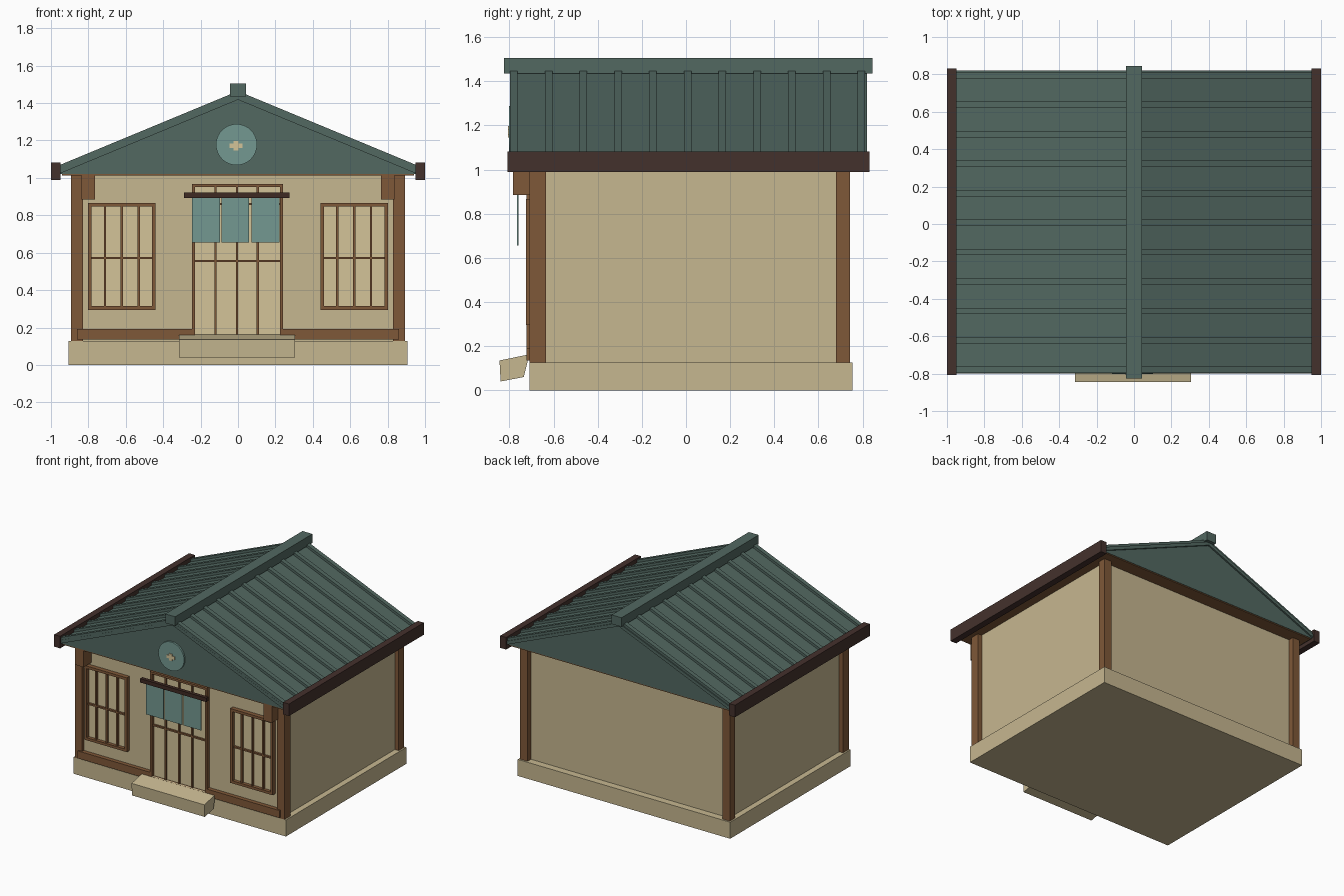
import bpy, bmesh, math
from mathutils import Matrix

if "Cube" in bpy.data.objects:
    bpy.data.objects.remove(bpy.data.objects["Cube"])


def srgb(c):
    c /= 255
    return c / 12.92 if c <= 0.04045 else ((c + 0.055) / 1.055) ** 2.4


def material(name, r, g, b):
    m = bpy.data.materials.new(name)
    m.diffuse_color = (srgb(r), srgb(g), srgb(b), 1)
    m.use_nodes = True
    m.node_tree.nodes["Principled BSDF"].inputs["Base Color"].default_value = m.diffuse_color
    return m


CREAM = material("cream plaster", 198, 183, 144)
GREEN = material("roof green", 82, 104, 97)
WOOD = material("post brown", 127, 88, 56)
DARK = material("dark beam brown", 68, 49, 44)
ROD = material("rod brown", 62, 41, 34)
TEAL = material("curtain teal", 116, 153, 145)
TAN = material("pale tan", 212, 195, 152)


def finish(name, bm, mat):
    bmesh.ops.recalc_face_normals(bm, faces=bm.faces)
    me = bpy.data.meshes.new(name)
    bm.to_mesh(me)
    bm.free()
    me.materials.append(mat)
    ob = bpy.data.objects.new(name, me)
    bpy.context.collection.objects.link(ob)
    return ob


def add_box(bm, x0, x1, y0, y1, z0, z1):
    m = Matrix.Translation(((x0 + x1) / 2, (y0 + y1) / 2, (z0 + z1) / 2))
    bmesh.ops.create_cube(bm, size=1, matrix=m @ Matrix.Diagonal((x1 - x0, y1 - y0, z1 - z0, 1)))


def boxes(name, mat, *dims):
    bm = bmesh.new()
    for d in dims:
        add_box(bm, *d)
    return finish(name, bm, mat)


def add_prism(bm, profile, a, b, axis):
    """Extrude a profile from a to b; (x, z) points along y, or (y, z) points along x."""
    def pt(p, t):
        return (p[0], t, p[1]) if axis == "y" else (t, p[0], p[1])
    r0 = [bm.verts.new(pt(p, a)) for p in profile]
    r1 = [bm.verts.new(pt(p, b)) for p in profile]
    bm.faces.new(r0)
    bm.faces.new(r1)
    n = len(profile)
    for i in range(n):
        bm.faces.new((r0[i], r0[(i + 1) % n], r1[(i + 1) % n], r1[i]))


def disc(name, mat, x, z, r, y0, y1):
    bm = bmesh.new()
    m = Matrix.Translation((x, (y0 + y1) / 2, z)) @ Matrix.Rotation(math.pi / 2, 4, "X")
    bmesh.ops.create_cone(bm, cap_ends=True, segments=40, radius1=r, radius2=r, depth=y1 - y0, matrix=m)
    return finish(name, bm, mat)


def lattice(name, x0, x1, z0, z1, y, bars_x, bars_z, rim=0.02):
    """Brown frame with thin crossing bars; y is the front of the frame."""
    back = -0.68
    d = [(x0, x0 + rim, y, back, z0, z1), (x1 - rim, x1, y, back, z0, z1),
         (x0 + rim, x1 - rim, y, back, z0, z0 + rim), (x0 + rim, x1 - rim, y, back, z1 - rim, z1)]
    d += [(x - 0.006, x + 0.006, y + 0.008, back, z0 + rim, z1 - rim) for x in bars_x]
    d += [(x0 + rim, x1 - rim, y + 0.01, back, z - 0.006, z + 0.006) for z in bars_z]
    boxes(name, WOOD, *d)


# Foundation, walls and step
boxes("foundation", CREAM, (-0.905, 0.905, -0.71, 0.755, 0, 0.127))
boxes("walls", CREAM, (-0.86, 0.86, -0.69, 0.70, 0.12, 1.02))
bm = bmesh.new()
add_prism(bm, [(-0.845, 0.135), (-0.71, 0.163), (-0.735, 0.06), (-0.84, 0.04)], -0.315, 0.305, "x")
finish("front_step", bm, CREAM)

# Corner posts, brackets and sills
for s, side in ((-1, "left"), (1, "right")):
    xs = sorted((s * 0.83, s * 0.893))
    boxes(side + "_front_post", WOOD, (*xs, -0.71, -0.635, 0.127, 1.02))
    boxes(side + "_back_post", WOOD, (*xs, 0.68, 0.742, 0.127, 1.02))
    boxes(side + "_bracket", WOOD, (*sorted((s * 0.765, s * 0.838)), -0.785, -0.64, 0.885, 1.015))
    boxes(side + "_sill", WOOD, (*sorted((s * 0.24, s * 0.86)), -0.722, -0.68, 0.135, 0.192))

# Windows
for s, side in ((-1, "left"), (1, "right")):
    x0, x1 = sorted((s * 0.44, s * 0.802))
    boxes(side + "_window_pane", TAN, (x0 + 0.01, x1 - 0.01, -0.698, -0.685, 0.305, 0.855))
    step = (x1 - x0) / 4
    lattice(side + "_window_frame", x0, x1, 0.295, 0.867, -0.724,
            [x0 + step * i for i in (1, 2, 3)], [0.572])

# Door
boxes("door_panel", TAN, (-0.23, 0.23, -0.698, -0.685, 0.14, 0.955))
lattice("door_frame", -0.245, 0.24, 0.145, 0.968, -0.722, [-0.12, -0.005, 0.105], [0.555, 0.86], 0.016)

# Curtain rod and three hanging panels
boxes("curtain_rod", ROD, (-0.29, 0.275, -0.778, -0.75, 0.893, 0.923))
boxes("curtain", TEAL, *[(x, x + 0.149, -0.766, -0.759, 0.655, 0.895) for x in (-0.246, -0.089, 0.072)])

# Gable block under the roof, with brown soffit
bm = bmesh.new()
add_prism(bm, [(-0.955, 1.02), (0.955, 1.02), (0.955, 1.03), (0, 1.425), (-0.955, 1.03)], -0.788, 0.808, "y")
finish("gable_block", bm, GREEN)
boxes("soffit", WOOD, (-0.94, 0.94, -0.785, 0.805, 1.012, 1.0199))


# Roof slopes with raised ribs
def slope_strip(s, low, high):
    """Sloping band between two heights above the base roof line."""
    return [(s * 0.96, 1.02 + low), (0, 1.418 + low), (0, 1.418 + high), (s * 0.96, 1.02 + high)]


for s, side in ((-1, "left"), (1, "right")):
    bm = bmesh.new()
    add_prism(bm, slope_strip(s, 0.0, 0.026), -0.798, 0.82, "y")
    finish(side + "_roof", bm, GREEN)
    bm = bmesh.new()
    for i in range(11):
        y = -0.78 + 0.1575 * i
        add_prism(bm, slope_strip(s, 0.02, 0.046), y - 0.017, y + 0.017, "y")
    finish(side + "_roof_ribs", bm, GREEN)
    boxes(side + "_eave_beam", DARK, (*sorted((s * 0.95, s * 1.0)), -0.808, 0.832, 0.99, 1.083))

# Ridge cap
boxes("ridge_cap", GREEN, (-0.042, 0.042, -0.825, 0.845, 1.435, 1.505))

# Round gable ornament
disc("gable_disc", TEAL, -0.008, 1.178, 0.11, -0.802, -0.78)
boxes("gable_disc_cross", TAN, (-0.045, 0.025, -0.807, -0.80, 1.16, 1.184),
      (-0.024, 0.004, -0.8075, -0.80, 1.146, 1.198))
